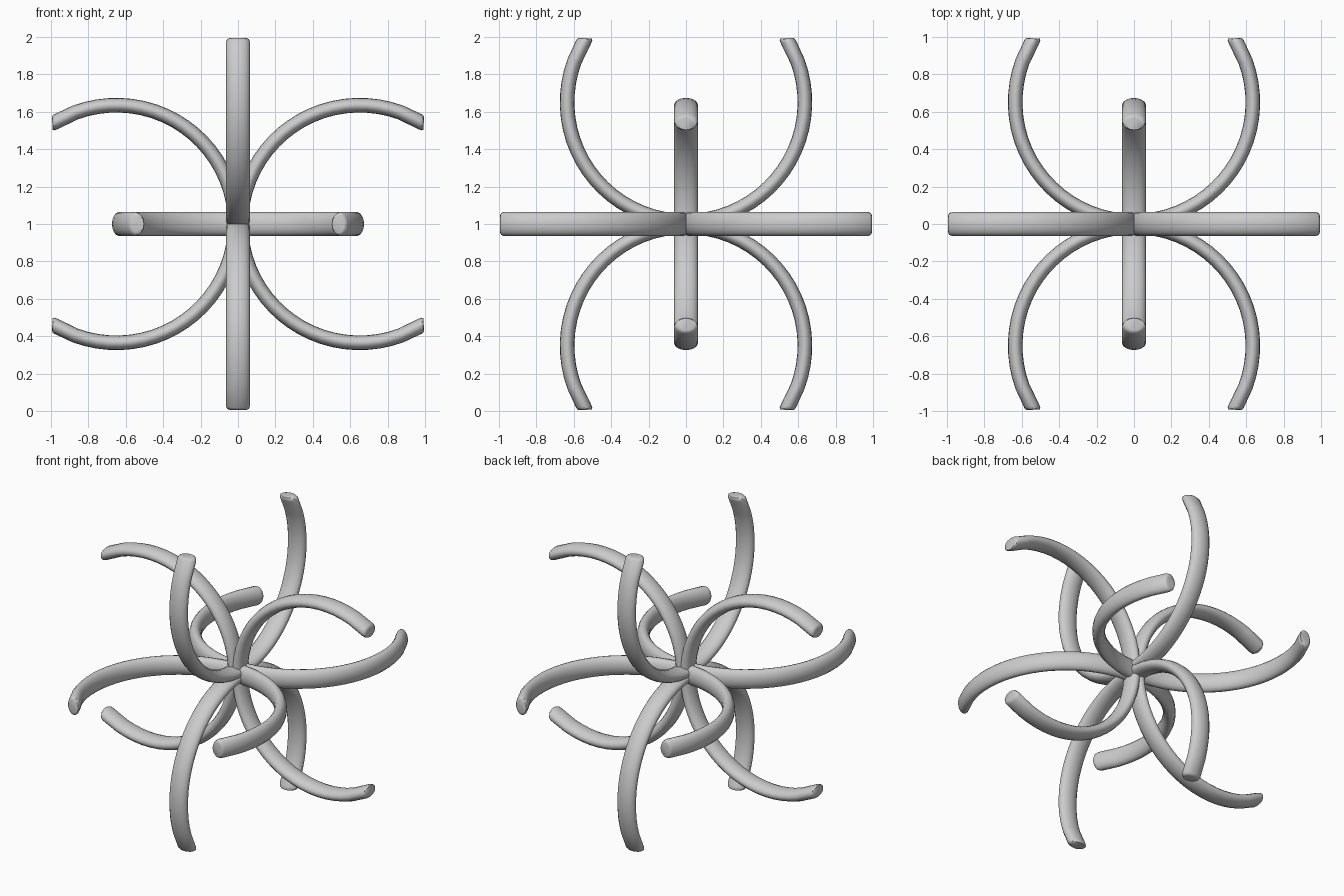
import bpy, bmesh
from math import sin, cos, pi, radians
from mathutils import Vector

if "Cube" in bpy.data.objects:
    bpy.data.objects.remove(bpy.data.objects["Cube"])

RADIUS = 0.635      # centreline radius of each C-shaped pair of arms
OFFSET = 0.65       # distance of the arc centre from the hub
THICK = 0.039       # half thickness in the plane of the arc
WIDE = 0.064        # half width across the plane
TIP = radians(58.8)
SIDES, STEPS = 16, 44
HUB = Vector((0, 0, 1))


def curved_arms(name, out, along):
    """Sweep an oval section round a C arc opening towards 'out'."""
    out, along = Vector(out), Vector(along)
    across = out.cross(along)
    bm = bmesh.new()

    # (angle, section scale) for every ring, with softly rounded tips
    span = 2 * pi - 2 * TIP
    stations = [(TIP, 0.72), (TIP + 0.008, 0.9), (TIP + 0.03, 1.0)]
    stations += [(TIP + span * i / STEPS, 1.0) for i in range(2, STEPS - 1)]
    stations += [(2 * pi - a, s) for a, s in reversed(stations[:3])]

    rings = []
    for angle, scale in stations:
        ring = []
        for k in range(SIDES):
            u = 2 * pi * k / SIDES
            r = RADIUS + THICK * scale * cos(u)
            # tips are cut slightly aslant: the inner edge reaches further
            near_tip = max(0, 1 - abs(min(angle, 2 * pi - angle) - TIP) / 0.15)
            slant = 0.025 * near_tip * (cos(u) - 1) * (1 if angle < pi else -1)
            a = angle + slant
            p = (HUB + out * (OFFSET + r * cos(a)) + along * (r * sin(a))
                 + across * (WIDE * scale * sin(u)))
            ring.append(bm.verts.new(p))
        rings.append(ring)

    for a, b in zip(rings, rings[1:]):
        for k in range(SIDES):
            n = (k + 1) % SIDES
            bm.faces.new((a[k], a[n], b[n], b[k]))
    bm.faces.new(rings[0])
    bm.faces.new(rings[-1])
    bmesh.ops.recalc_face_normals(bm, faces=bm.faces)

    mesh = bpy.data.meshes.new(name)
    bm.to_mesh(mesh)
    bm.free()
    obj = bpy.data.objects.new(name, mesh)
    bpy.context.collection.objects.link(obj)
    bpy.ops.object.select_all(action='DESELECT')
    obj.select_set(True)
    bpy.context.view_layer.objects.active = obj
    bpy.ops.object.shade_smooth_by_angle(angle=radians(40))


# Six C-shaped pairs of arms, two in each of three perpendicular planes
for side, label in ((1, "positive"), (-1, "negative")):
    curved_arms(f"side_arms_{label}", (side, 0, 0), (0, 0, 1))
    curved_arms(f"depth_arms_{label}", (0, side, 0), (1, 0, 0))
    curved_arms(f"upright_arms_{label}", (0, 0, side), (0, 1, 0))

# Small central hub where the arms merge
bpy.ops.mesh.primitive_uv_sphere_add(segments=20, ring_count=12, radius=0.068, location=HUB)
bpy.context.object.name = "hub"
bpy.ops.object.shade_smooth_by_angle(angle=radians(40))
